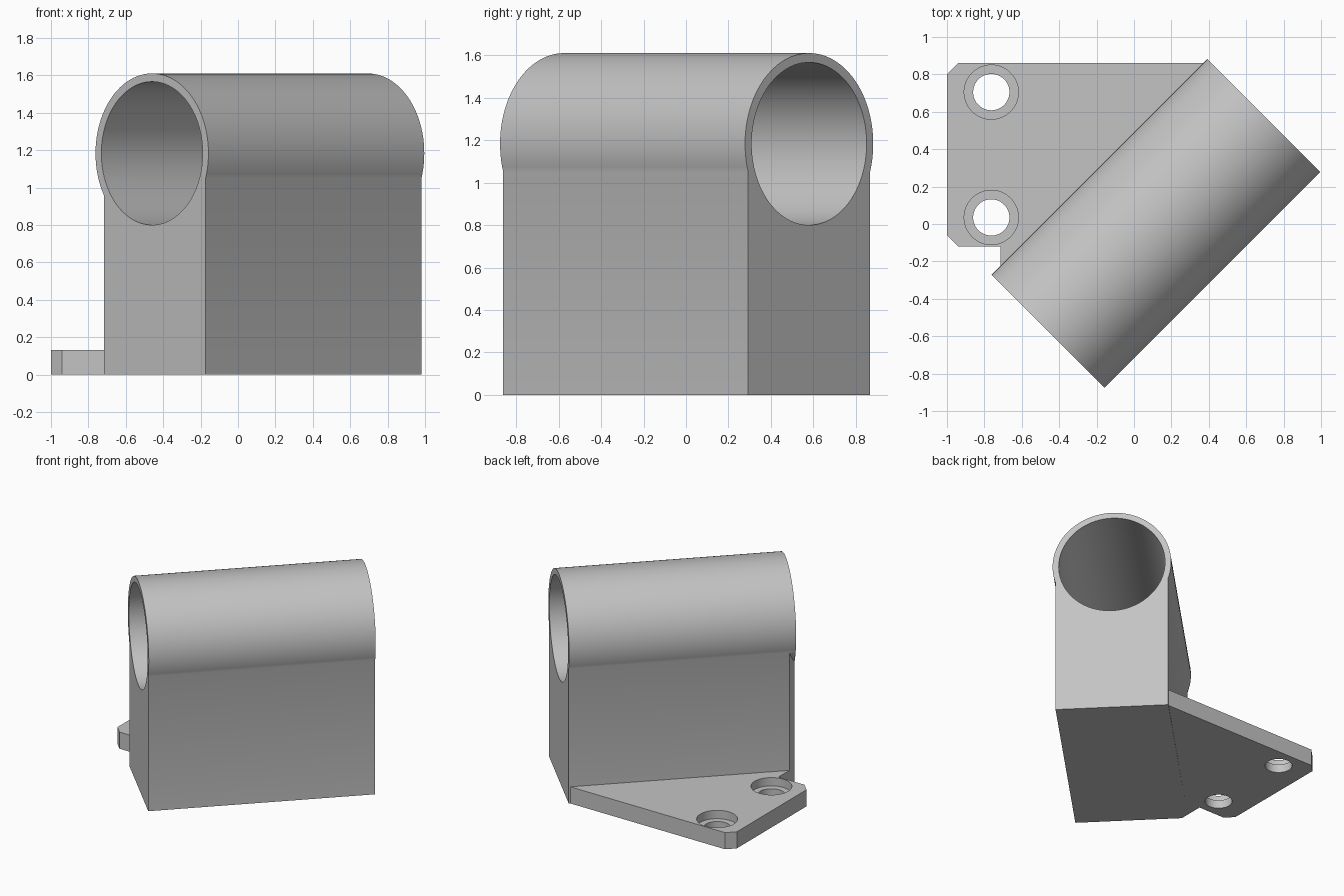
import bpy, bmesh, math

if "Cube" in bpy.data.objects:
    bpy.data.objects.remove(bpy.data.objects["Cube"], do_unlink=True)

# Material
grey = bpy.data.materials.new("light grey")
grey.use_nodes = True
colour = (0.55, 0.55, 0.55, 1)
grey.diffuse_color = colour
grey.node_tree.nodes["Principled BSDF"].inputs["Base Color"].default_value = colour


def prism(name, points, bottom, top):
    """Extrude a flat outline upwards."""
    bm = bmesh.new()
    face = bm.faces.new([bm.verts.new((x, y, bottom)) for x, y in points])
    new = bmesh.ops.extrude_face_region(bm, geom=[face])["geom"]
    for v in new:
        if isinstance(v, bmesh.types.BMVert):
            v.co.z = top
    bmesh.ops.recalc_face_normals(bm, faces=bm.faces)
    mesh = bpy.data.meshes.new(name)
    bm.to_mesh(mesh)
    bm.free()
    obj = bpy.data.objects.new(name, mesh)
    bpy.context.collection.objects.link(obj)
    mesh.materials.append(grey)
    return obj


def cylinder(name, radius, depth, location, rotation=(0, 0, 0)):
    bpy.ops.mesh.primitive_cylinder_add(vertices=96, radius=radius, depth=depth,
                                        location=location, rotation=rotation)
    obj = bpy.context.object
    obj.name = name
    obj.data.materials.append(grey)
    return obj


def combine(target, other, operation):
    """Apply a boolean and discard the helper."""
    mod = target.modifiers.new("join", "BOOLEAN")
    mod.operation, mod.solver, mod.object = operation, "EXACT", other
    bpy.context.view_layer.objects.active = target
    bpy.ops.object.modifier_apply(modifier=mod.name)
    bpy.data.objects.remove(other, do_unlink=True)


def finish(obj):
    bpy.ops.object.select_all(action="DESELECT")
    obj.select_set(True)
    bpy.context.view_layer.objects.active = obj
    bpy.ops.object.shade_smooth_by_angle(angle=math.radians(30))


# Tube holder: upright block with a trimmed corner, modelled along x
half_len, half_wid, axis_z = 0.816, 0.406, 1.183
holder = prism("tube_holder", [
    (-half_len, -half_wid), (half_len, -half_wid), (half_len, half_wid),
    (-0.771, half_wid), (-half_len, 0.361)], 0, axis_z)

# Tube on top, then the bore through it
lying = (0, math.pi / 2, 0)
combine(holder, cylinder("tube", 0.427, 2 * half_len, (0, 0, axis_z), lying), "UNION")
combine(holder, cylinder("bore", 0.383, 3, (0, 0, axis_z), lying), "DIFFERENCE")
holder.location = (0.117, 0.003, 0)
holder.rotation_euler.z = math.pi / 4
finish(holder)

# Base flange with clipped corners, meeting the holder along its slanted side
thick = 0.13
flange = prism("base_flange", [
    (-1, -0.06), (-0.94, -0.12), (-0.715, -0.12), (-0.715, -0.255),
    (0.398, 0.86), (-0.94, 0.86), (-1, 0.80)], 0, thick)

# Counterbored screw holes
for y in (0.035, 0.705):
    combine(flange, cylinder("screw_hole", 0.097, 1, (-0.763, y, 0)), "DIFFERENCE")
    combine(flange, cylinder("counterbore", 0.145, thick, (-0.763, y, thick)), "DIFFERENCE")
finish(flange)
